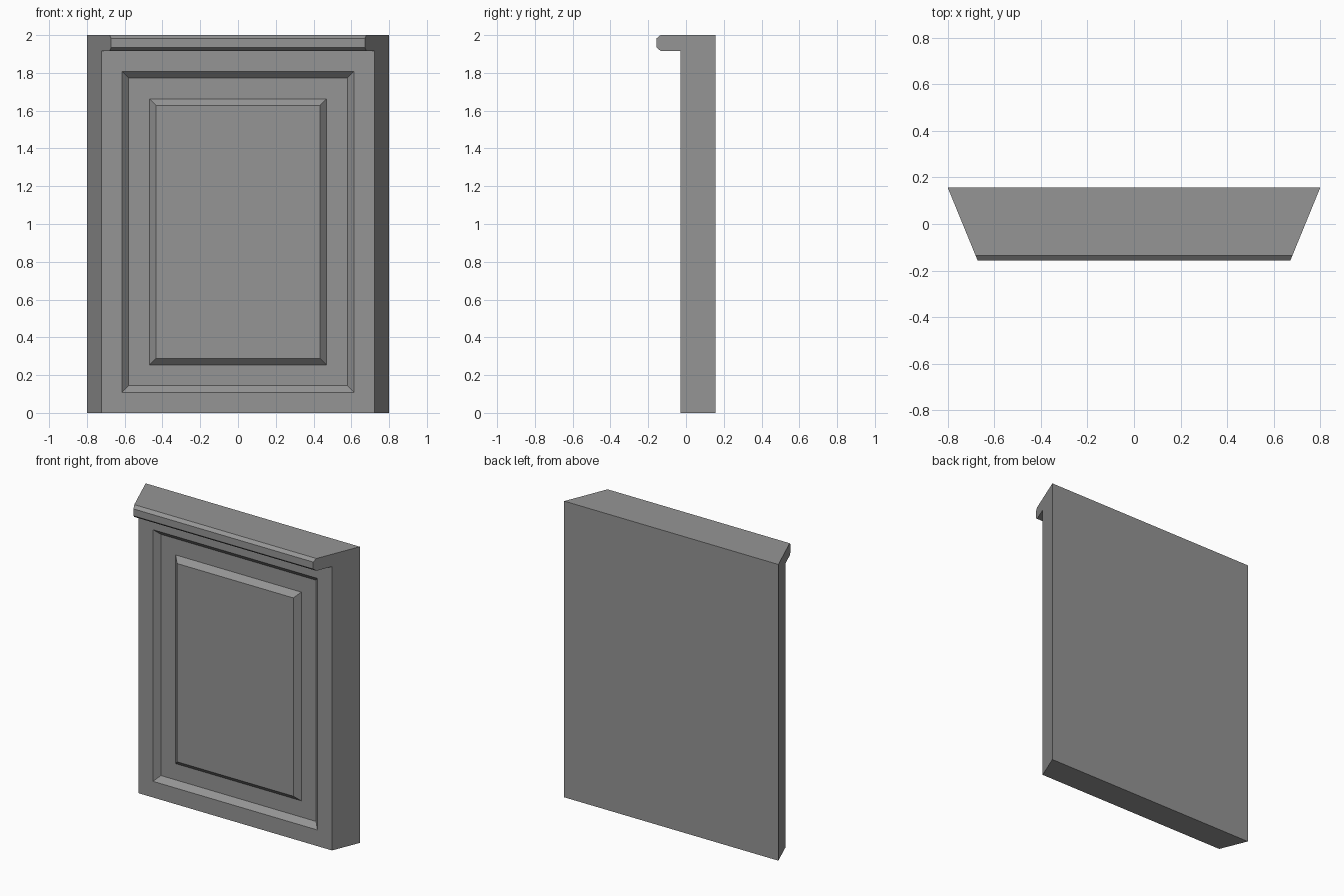
import bpy
import bmesh

cube = bpy.data.objects.get("Cube")
if cube:
    bpy.data.objects.remove(cube, do_unlink=True)

# Single grey material
grey = bpy.data.materials.new("plain_grey")
grey.use_nodes = True
colour = (0.3, 0.3, 0.3, 1)
grey.diffuse_color = colour
grey.node_tree.nodes["Principled BSDF"].inputs["Base Color"].default_value = colour

BACK, FRONT, LIP = 0.157, -0.03, -0.157
TOP, LEDGE = 2.0, 1.917


def half_width(y):
    """Mitred ends: the panel narrows towards the front."""
    return 0.8 - (BACK - y) * 0.41


# Side profile (y, z): slab with an overhanging chamfered ledge
profile = [
    (BACK, 0), (BACK, TOP),
    (LIP + 0.022, TOP), (LIP, TOP - 0.018),
    (LIP, LEDGE + 0.018), (LIP + 0.022, LEDGE),
    (FRONT, LEDGE), (FRONT, 0),
]

bm = bmesh.new()
left = [bm.verts.new((half_width(y), y, z)) for y, z in profile]
right = [bm.verts.new((-half_width(y), y, z)) for y, z in profile]
bm.faces.new(left)
bm.faces.new(right)
count = len(profile)
for i in range(count):
    j = (i + 1) % count
    face = bm.faces.new((left[i], left[j], right[j], right[i]))
    if i == count - 2:
        door_face = face
bmesh.ops.recalc_face_normals(bm, faces=bm.faces)

# Door front: flat frame, sunken bevel, flat groove, raised bevel
for width, depth in ((0.109, 0), (0.035, -0.035), (0.11, 0), (0.035, 0.035)):
    bmesh.ops.inset_region(bm, faces=[door_face], thickness=width, depth=depth,
                           use_even_offset=True)

mesh = bpy.data.meshes.new("mitred_panel_door")
bm.to_mesh(mesh)
bm.free()
mesh.materials.append(grey)
door = bpy.data.objects.new("mitred_panel_door", mesh)
bpy.context.collection.objects.link(door)
